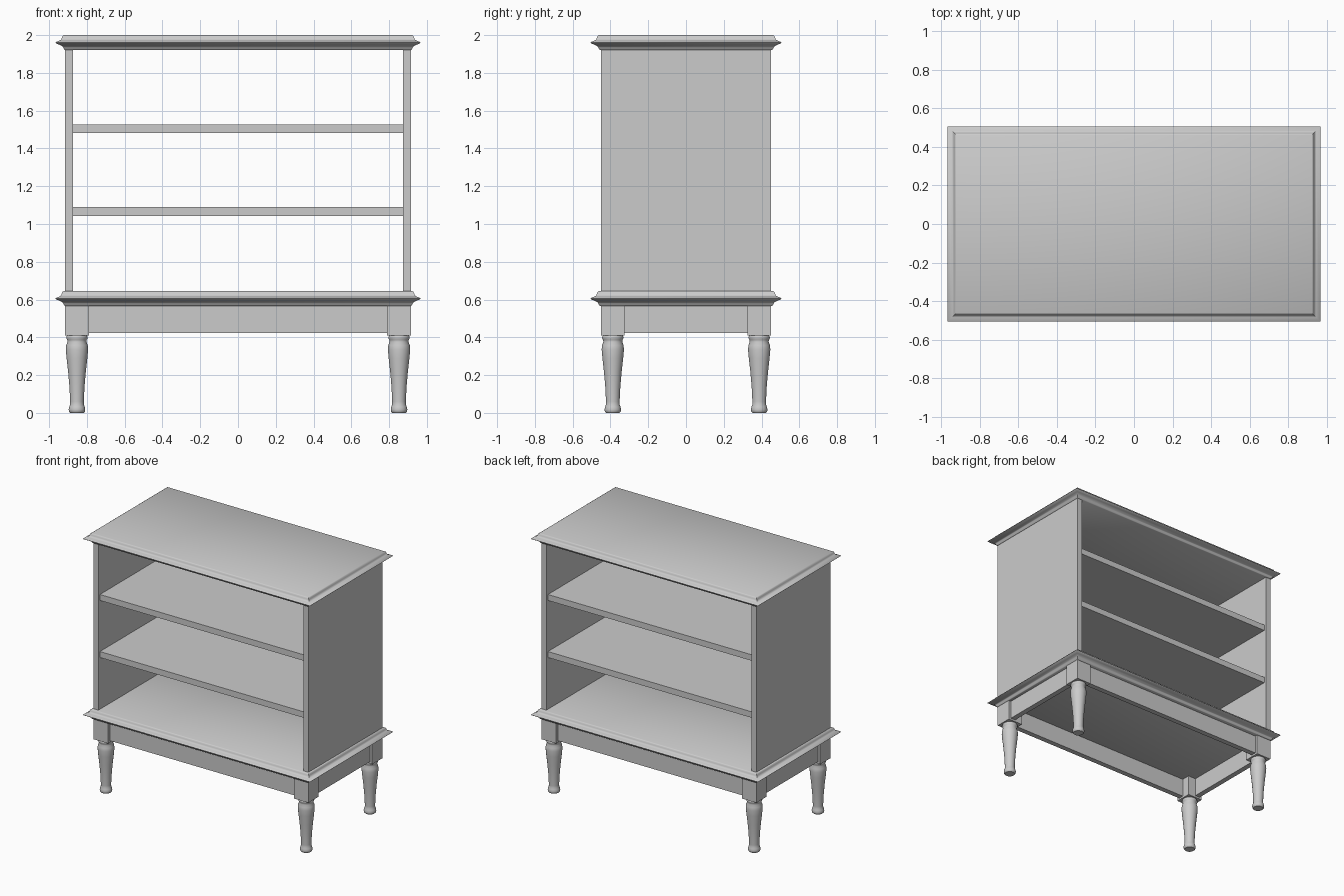
import bpy
import bmesh
import math

cube = bpy.data.objects.get("Cube")
if cube:
    bpy.data.objects.remove(cube, do_unlink=True)

# One plain grey finish
grey = bpy.data.materials.new("plain_grey")
grey.use_nodes = True
colour = (0.6, 0.6, 0.6, 1)
grey.diffuse_color = colour
grey.node_tree.nodes["Principled BSDF"].inputs["Base Color"].default_value = colour


def finish(name, bm, smooth=False):
    bmesh.ops.recalc_face_normals(bm, faces=bm.faces)
    mesh = bpy.data.meshes.new(name)
    bm.to_mesh(mesh)
    bm.free()
    mesh.materials.append(grey)
    obj = bpy.data.objects.new(name, mesh)
    bpy.context.collection.objects.link(obj)
    if smooth:
        bpy.ops.object.select_all(action='DESELECT')
        obj.select_set(True)
        bpy.context.view_layer.objects.active = obj
        bpy.ops.object.shade_smooth_by_angle(angle=math.radians(40))
    return obj


def box(name, low, high):
    bm = bmesh.new()
    bmesh.ops.create_cube(bm, size=1)
    for v in bm.verts:
        v.co = [high[i] if v.co[i] > 0 else low[i] for i in range(3)]
    return finish(name, bm)


def loft(name, rings, smooth=True):
    """Skin a stack of closed rings and cap both ends."""
    bm = bmesh.new()
    loops = [[bm.verts.new(p) for p in ring] for ring in rings]
    n = len(loops[0])
    for a, b in zip(loops, loops[1:]):
        for i in range(n):
            j = (i + 1) % n
            bm.faces.new((a[i], a[j], b[j], b[i]))
    bm.faces.new(loops[0])
    bm.faces.new(loops[-1])
    return finish(name, bm, smooth)


HX, HY = 0.915, 0.45          # carcass half width and half depth
TIP_X, TIP_Y = 0.967, 0.506   # moulding half width and half depth

# Moulded slabs: (inset from tip, height above slab base)
moulding = [(0.054, 0), (0.047, 0.004), (0.042, 0.014), (0.036, 0.022),
            (0.022, 0.029), (0.004, 0.036), (0, 0.04), (0.004, 0.044),
            (0.022, 0.051), (0.031, 0.057), (0.034, 0.066),
            (0.037, 0.075), (0.045, 0.08)]


def slab(name, base):
    rings = []
    for inset, h in moulding:
        x, y, z = TIP_X - inset, TIP_Y - inset, base + h
        rings.append([(-x, -y, z), (x, -y, z), (x, y, z), (-x, y, z)])
    return loft(name, rings)


slab("top_slab", 1.92)
slab("base_slab", 0.565)

# Side panels
box("left_side_panel", (HX - 0.042, -HY, 0.645), (HX, HY, 1.92))
box("right_side_panel", (-HX, -HY, 0.645), (-HX + 0.042, HY, 1.92))

# Shelves, open at front and back
for name, z in (("lower_shelf", 1.043), ("upper_shelf", 1.482)):
    box(name, (-HX + 0.042, -HY + 0.018, z), (HX - 0.042, HY - 0.018, z + 0.046))

# Turned legs under square corner blocks: (radius, height)
turning = [(0.036, 0), (0.042, 0.006), (0.044, 0.018), (0.041, 0.032),
           (0.036, 0.045), (0.036, 0.06), (0.04, 0.14), (0.047, 0.22),
           (0.055, 0.29), (0.059, 0.335), (0.057, 0.358), (0.05, 0.376),
           (0.051, 0.386), (0.056, 0.394), (0.056, 0.402), (0.052, 0.41)]
BLOCK = 0.125
SIDES = 32
for sx, side in ((1, "left"), (-1, "right")):
    for sy, end in ((-1, "front"), (1, "back")):
        cx, cy, r = sx * (HX - BLOCK / 2), sy * (HY - BLOCK / 2), BLOCK / 2
        box(f"{end}_{side}_leg_block", (cx - r, cy - r, 0.41), (cx + r, cy + r, 0.566))
        rings = [[(cx + rad * math.cos(math.tau * i / SIDES),
                   cy + rad * math.sin(math.tau * i / SIDES), z)
                  for i in range(SIDES)] for rad, z in turning]
        loft(f"{end}_{side}_leg", rings)

# Apron rails set back between the blocks
SETBACK, THICK, LOW, HIGH = 0.02, 0.04, 0.424, 0.566
for s, name in ((-1, "front_apron"), (1, "back_apron")):
    y = sorted((s * (HY - SETBACK), s * (HY - SETBACK - THICK)))
    box(name, (-HX + BLOCK, y[0], LOW), (HX - BLOCK, y[1], HIGH))
for s, name in ((1, "left_apron"), (-1, "right_apron")):
    x = sorted((s * (HX - SETBACK), s * (HX - SETBACK - THICK)))
    box(name, (x[0], -HY + BLOCK, LOW), (x[1], HY - BLOCK, HIGH))
